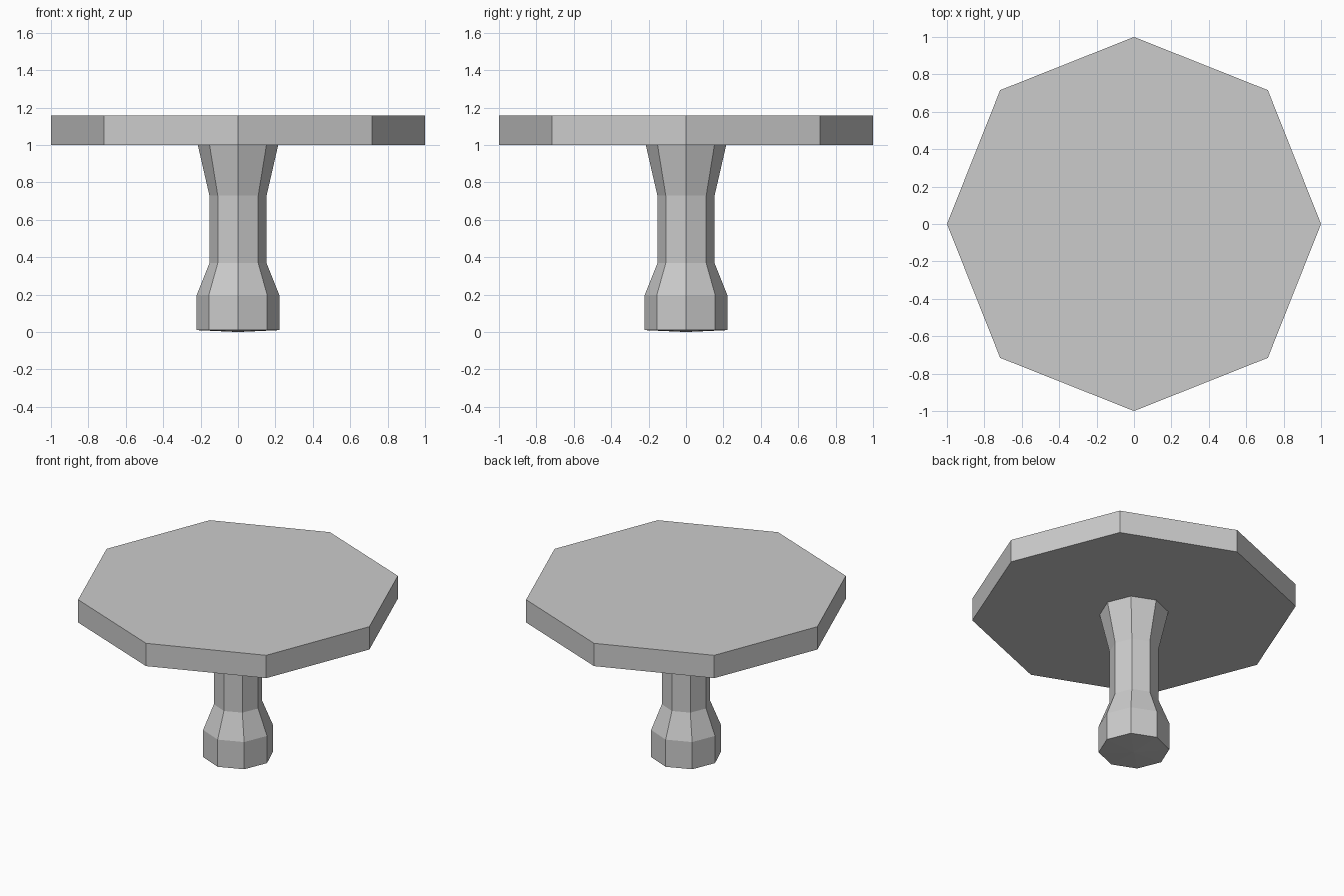
import bpy, bmesh
from math import cos, sin, pi

if "Cube" in bpy.data.objects:
    bpy.data.objects.remove(bpy.data.objects["Cube"])

SIDES = 8


def lathe(name, profile, diagonal=1.0, cap_top=True, tip_z=None):
    """Octagonal solid from (radius, z) rings; diagonal scales the 45 degree corners."""
    bm = bmesh.new()
    rings = []
    for r, z in profile:
        ring = []
        for i in range(SIDES):
            k = r * (diagonal if i % 2 else 1.0)
            a = 2 * pi * i / SIDES
            ring.append(bm.verts.new((k * cos(a), k * sin(a), z)))
        rings.append(ring)
    for low, high in zip(rings, rings[1:]):
        for i in range(SIDES):
            j = (i + 1) % SIDES
            bm.faces.new((low[i], low[j], high[j], high[i]))
    if tip_z is None:
        bm.faces.new(rings[0][::-1])
    else:
        tip = bm.verts.new((0, 0, tip_z))
        for i in range(SIDES):
            bm.faces.new((rings[0][(i + 1) % SIDES], rings[0][i], tip))
    if cap_top:
        bm.faces.new(rings[-1])
    mesh = bpy.data.meshes.new(name)
    bm.to_mesh(mesh)
    bm.free()
    obj = bpy.data.objects.new(name, mesh)
    bpy.context.collection.objects.link(obj)
    return obj


# Octagonal slab
lathe("table_top", [(1.0, 1.0), (1.0, 1.157)], diagonal=1.012)

# Flared pedestal with a very shallow pointed underside, open where it meets the slab
lathe("pedestal",
      [(0.221, 0.01), (0.221, 0.197), (0.153, 0.368), (0.153, 0.73), (0.215, 1.0)],
      cap_top=False, tip_z=0.0)
